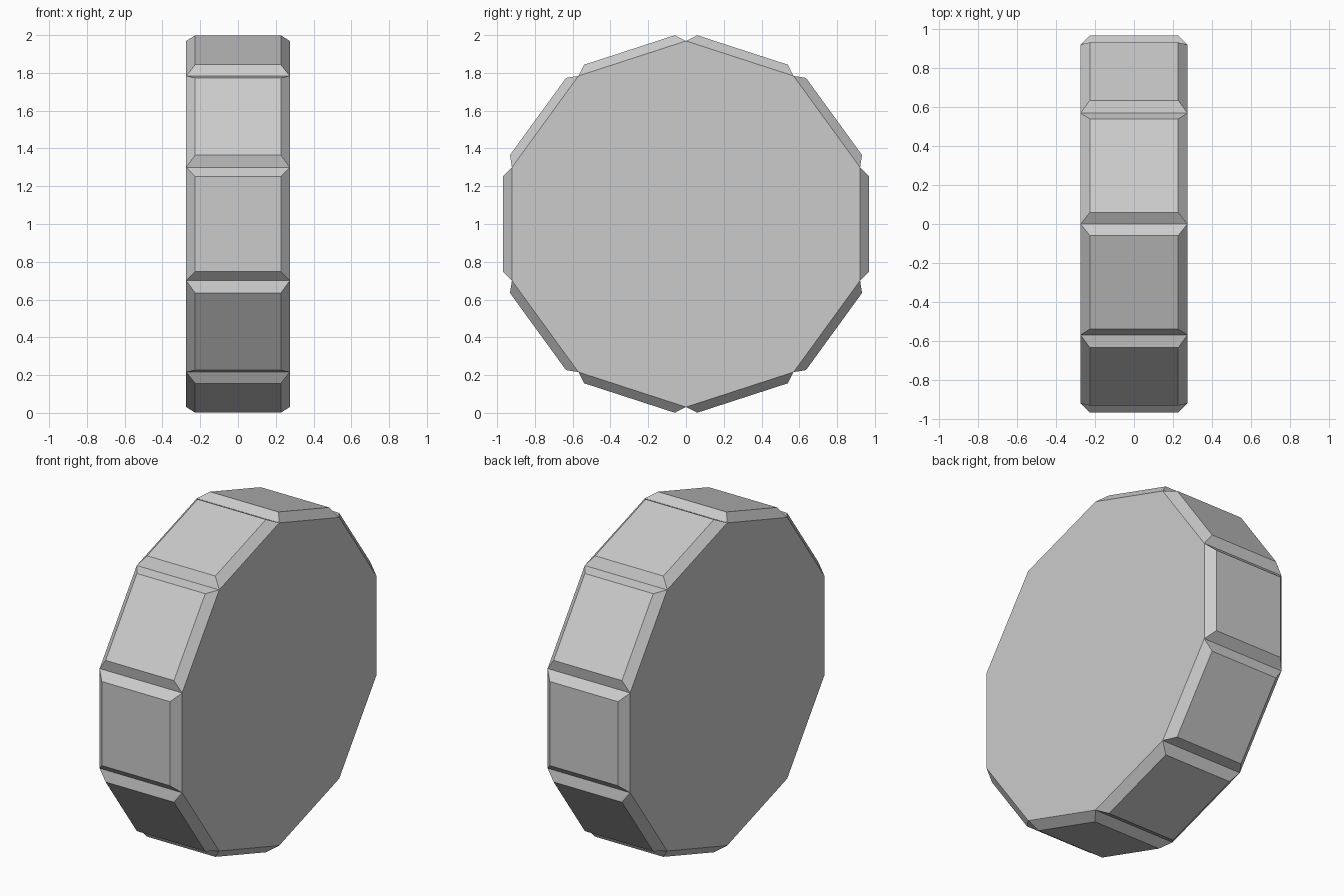
import bpy, bmesh
from math import sin, cos, tau

if "Cube" in bpy.data.objects:
    bpy.data.objects.remove(bpy.data.objects["Cube"])

SIDES, RADIUS, HALF_WIDTH, BEVEL = 10, 0.969, 0.274, 0.047

bm = bmesh.new()

# Ten-sided disc profile with a corner at the top, extruded along x
profile = [bm.verts.new((-HALF_WIDTH, RADIUS * sin(i * tau / SIDES),
                         1 + RADIUS * cos(i * tau / SIDES))) for i in range(SIDES)]
cap = bm.faces.new(profile)
result = bmesh.ops.extrude_face_region(bm, geom=[cap], use_keep_orig=True)
moved = [g for g in result["geom"] if isinstance(g, bmesh.types.BMVert)]
bmesh.ops.translate(bm, verts=moved, vec=(2 * HALF_WIDTH, 0, 0))
bmesh.ops.recalc_face_normals(bm, faces=bm.faces)

# Raised tread block on every rim face
rim = [f for f in bm.faces if len(f.verts) == 4]
bmesh.ops.inset_individual(bm, faces=rim, thickness=BEVEL, depth=BEVEL,
                           use_even_offset=True)

mesh = bpy.data.meshes.new("wheel")
bm.to_mesh(mesh)
bm.free()
wheel = bpy.data.objects.new("wheel", mesh)
bpy.context.collection.objects.link(wheel)
